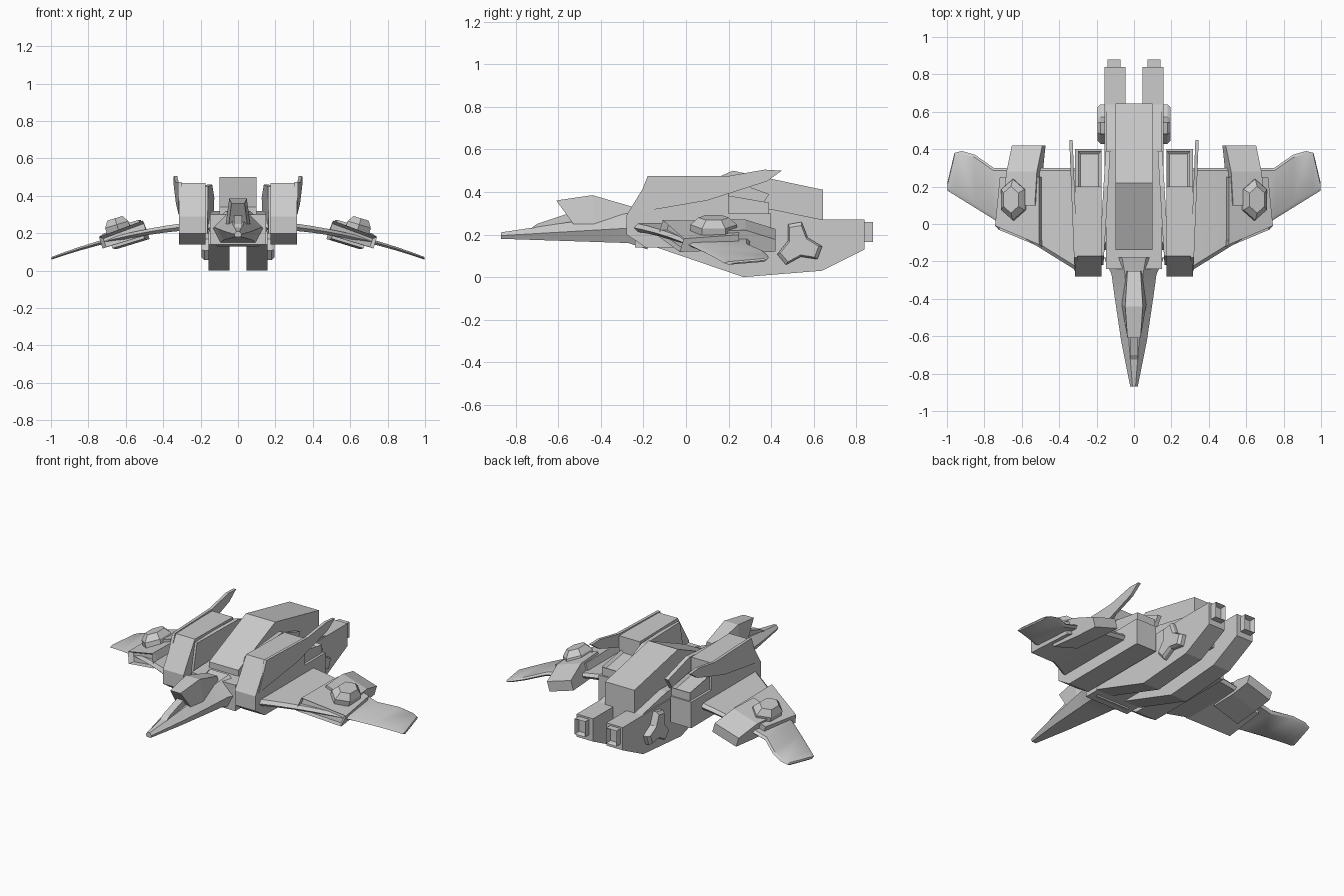
import bpy, bmesh
from math import radians, sin, cos
from mathutils import Matrix, Vector

cube = bpy.data.objects.get("Cube")
if cube:
    bpy.data.objects.remove(cube)

colour = [0.6, 0.6, 0.6, 1]
grey = bpy.data.materials.new("hull_grey")
grey.use_nodes = True
grey.diffuse_color = colour
grey.node_tree.nodes["Principled BSDF"].inputs["Base Color"].default_value = colour


def loft(name, rings, mirror=True, smooth=False):
    """Skin a list of equal-length closed rings and cap both ends."""
    bm = bmesh.new()
    rows = [[bm.verts.new(point) for point in ring] for ring in rings]
    for near, far in zip(rows, rows[1:]):
        for i in range(len(near)):
            bm.faces.new((near[i - 1], near[i], far[i], far[i - 1]))
    bm.faces.new(rows[0])
    bm.faces.new(rows[-1])
    bmesh.ops.recalc_face_normals(bm, faces=bm.faces)
    mesh = bpy.data.meshes.new(name)
    bm.to_mesh(mesh)
    bm.free()
    mesh.materials.append(grey)
    part = bpy.data.objects.new(name, mesh)
    bpy.context.collection.objects.link(part)
    if smooth:
        bpy.ops.object.select_all(action='DESELECT')
        part.select_set(True)
        bpy.context.view_layer.objects.active = part
        bpy.ops.object.shade_smooth_by_angle(angle=radians(30))
    if mirror:
        part.modifiers.new("mirror", 'MIRROR').use_mirror_merge = False
    return part


def prism(name, inner, outer, profile, lean=0, mirror=True):
    """Extrude a side profile of (y, z) points across x; lean splays it towards the back."""
    return loft(name, [[(x + lean * y, y, z) for y, z in profile] for x in (inner, outer)], mirror)


def centre_prism(name, half_width, profile):
    return prism(name, -half_width, half_width, profile, mirror=False)


def rectangle(y, left, right, bottom, top):
    return [(left, y, bottom), (right, y, bottom), (right, y, top), (left, y, top)]


def recess(part, direction, width, depth):
    """Sink a framed panel into the faces that look along a direction."""
    bm = bmesh.new()
    bm.from_mesh(part.data)
    bm.normal_update()
    aim = Vector(direction).normalized()
    faces = [face for face in bm.faces if face.normal.dot(aim) > 0.9]
    bmesh.ops.inset_individual(bm, faces=faces, thickness=width, depth=-depth)
    bm.to_mesh(part.data)
    bm.free()


# Nose: a tapering ridged section that flares into the shoulders
def nose_ring(y, width, bottom, top):
    waist = (bottom + top) / 2
    right = [(width * 0.4, y, top), (width, y, waist), (width * 0.7, y, bottom)]
    return right + [(-x, y, z) for x, y, z in reversed(right)]


nose = [nose_ring(0.6 * t - 0.87, 0.02 + 0.1 * t ** 0.8, 0.18 - 0.02 * t, 0.21 + 0.09 * t)
        for t in (0, 0.4, 0.8, 1)]
loft("nose", nose + [nose_ring(-0.18, 0.16, 0.13, 0.32)], mirror=False, smooth=True)


# Cockpit: undercut front, widest at the middle
def cockpit_ring(y, base_y, top, width):
    base = width * 1.4
    return [(-width, y, top), (width, y, top), (base, base_y, 0.25), (-base, base_y, 0.25)]


loft("cockpit", [cockpit_ring(-0.61, -0.53, 0.36, 0.035),
                 cockpit_ring(-0.44, -0.43, 0.385, 0.047),
                 cockpit_ring(-0.25, -0.25, 0.33, 0.035)], mirror=False)
centre_prism("nose_gun", 0.022, [(-0.74, 0.22), (-0.7, 0.25), (-0.55, 0.3), (-0.5, 0.24)])

# Fuselage core and raised spine
centre_prism("fuselage", 0.15, [(-0.24, 0.14), (-0.24, 0.3), (0.4, 0.32), (0.64, 0.27), (0.64, 0.14)])
centre_prism("spine", 0.1, [(-0.14, 0.2), (-0.14, 0.34), (0.22, 0.5), (0.645, 0.41), (0.645, 0.2)])

# Shoulder pods with armour plates
pod_length = (-0.28, 0.2)
prism("shoulder_pod", 0.175, 0.315, [(-0.28, 0.2), (-0.28, 0.29), (-0.17, 0.47), (0.2, 0.465),
                                     (0.2, 0.3), (0.4, 0.3), (0.4, 0.14), (-0.19, 0.14)])
rear_block = prism("pod_rear_block", 0.175, 0.3, [(0.1, 0.2), (0.1, 0.4), (0.39, 0.35), (0.39, 0.2)])
recess(rear_block, (0, 0.2, 1), 0.02, 0.015)
prism("outer_fin", 0.31, 0.328, [(-0.25, 0.3), (-0.18, 0.475), (0.2, 0.475), (0.37, 0.505),
                                 (0.45, 0.5), (0.38, 0.45), (0.1, 0.36)], lean=0.04)
prism("inner_plate", 0.15, 0.175, [(-0.22, 0.2), (-0.17, 0.45), (0.2, 0.46), (0.39, 0.39),
                                   (0.33, 0.29), (0.1, 0.2)], lean=-0.06)

# Twin lower booms with nozzles
prism("boom", 0.045, 0.157, [(-0.14, 0.14), (0.27, 0), (0.64, 0.03), (0.84, 0.13),
                             (0.84, 0.27), (-0.1, 0.27)])
nozzle = loft("nozzle", [rectangle(y, 0.072, 0.142, 0.165, 0.26) for y in (0.8, 0.88)])
recess(nozzle, (0, 1, 0), 0.012, 0.03)


# Three-lobed pads on the boom sides
def pad_ring(x, size):
    ring = []
    for lobe in (100, 220, 340):
        for turn, radius in ((-17, 0.11), (17, 0.11), (60, 0.055)):
            angle = radians(lobe + turn)
            ring.append((x, 0.53 + size * radius * cos(angle), 0.15 + size * radius * sin(angle)))
    return ring


loft("boom_pad", [pad_ring(0.14, 1), pad_ring(0.18, 1), pad_ring(0.195, 0.85)])


# Drooping wings: swept leading edge, arched height, stepped trailing edge
def wing_ring(x, trailing):
    leading = 0.62 * x - 0.44
    height = 0.25 - 0.185 * x * x
    half = 0.025 - 0.018 * x
    front, back = leading + 0.02, trailing - 0.015
    return [(x, leading, height), (x, front, height + half), (x, back, height + half),
            (x, trailing, height), (x, back, height - half), (x, front, height - half)]


inner_wing = [wing_ring(0.3 + 0.09 * step, 0.3) for step in range(6)]
outer_wing = [wing_ring(x, back) for x, back in ((0.85, 0.37), (0.92, 0.39), (0.96, 0.38), (0.998, 0.22))]
loft("wing", inner_wing + outer_wing, smooth=True)

# Wing engines, built level then tilted to follow the wing
tilt = Matrix.Translation((0.61, 0, 0.19)) @ Matrix.Rotation(radians(17), 4, 'Y')

intake = loft("wing_intake", [
    [(-0.12, -0.13, -0.035), (0.13, -0.03, -0.035), (0.13, -0.01, 0.03), (-0.12, -0.11, 0.045)],
    rectangle(0.25, -0.12, 0.1, -0.035, 0.04)])
recess(intake, (0.4, -0.9, 0.1), 0.013, 0.03)
exhaust = loft("wing_exhaust", [rectangle(0.1, -0.1, 0.08, -0.05, 0.055),
                                rectangle(0.28, -0.11, 0.06, -0.06, 0.05),
                                rectangle(0.42, -0.125, 0.045, -0.06, 0)])


# Six-sided turret on each wing engine
def turret_ring(z, size):
    angles = [radians(60 * side + 30) for side in range(6)]
    return [(0.02 + 0.075 * size * cos(a), 0.13 + 0.11 * size * sin(a), z) for a in angles]


turret = loft("wing_turret", [turret_ring(0.02, 1), turret_ring(0.065, 1), turret_ring(0.1, 0.65)])

for part in (intake, exhaust, turret):
    part.data.transform(tilt)
